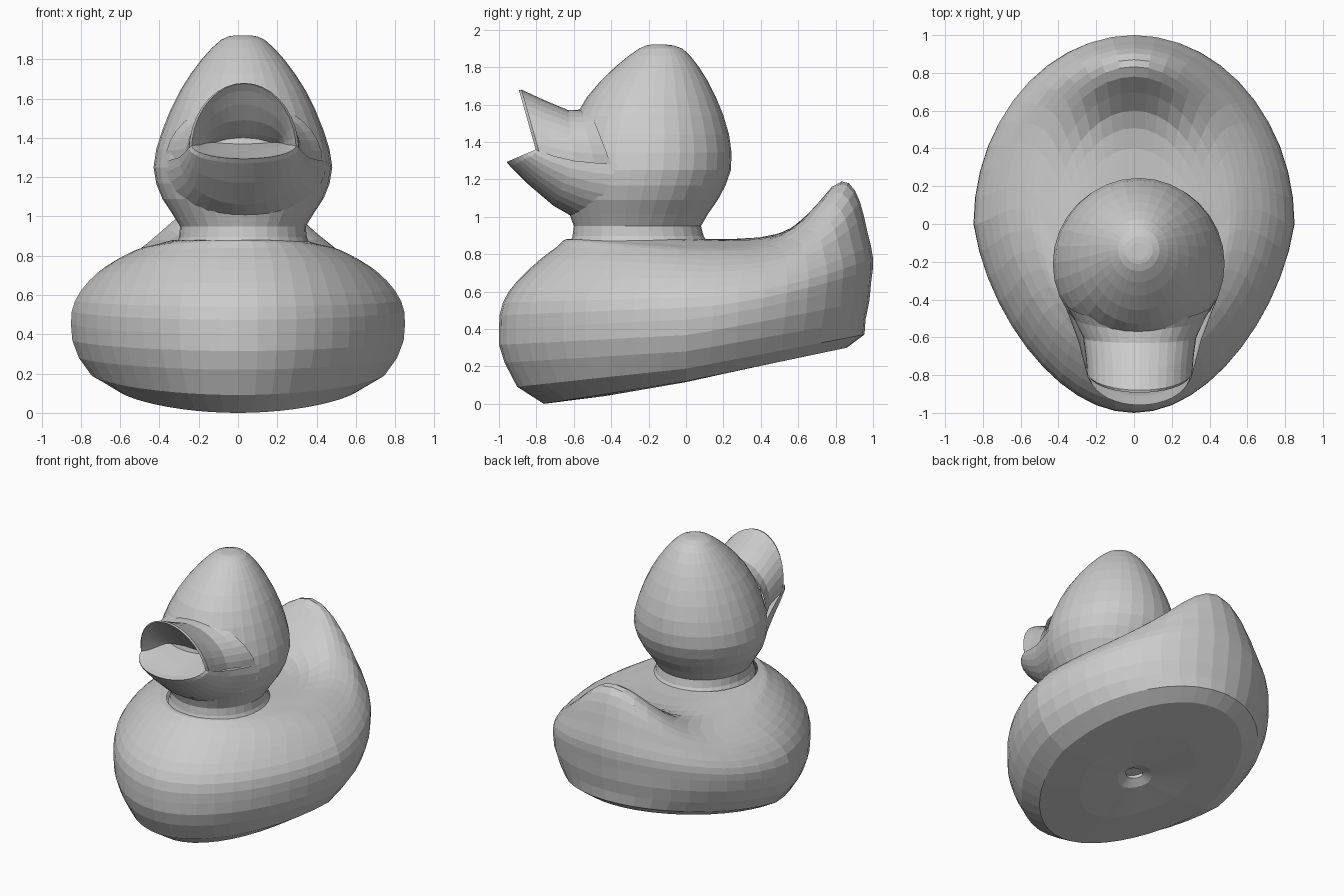
import bpy, bmesh
from math import sin, cos, pi, tau

old = bpy.data.objects.get("Cube")
if old:
    bpy.data.objects.remove(old, do_unlink=True)

grey = bpy.data.materials.new("plain_grey")
grey.use_nodes = True
colour = (0.6, 0.6, 0.6, 1)
grey.diffuse_color = colour
grey.node_tree.nodes["Principled BSDF"].inputs["Base Color"].default_value = colour


def refine(rows):
    """Insert one smoothly curved in-between row after every key row."""
    padded = [rows[0], *rows, rows[-1]]
    result = []
    for before, start, end, after in zip(padded, padded[1:], padded[2:], padded[3:]):
        result.append(start)
        result.append([(9 * (b + c) - a - d) / 16
                       for a, b, c, d in zip(before, start, end, after)])
    return result + [rows[-1]]


def loft(name, rings, cap=None):
    """Skin point rings into a flat-shaded object; cap is the ring to fill.

    Without a cap the rings are open arcs."""
    bm = bmesh.new()
    loops = [[bm.verts.new(point) for point in ring] for ring in rings]
    count = len(loops[0])
    for lower, upper in zip(loops, loops[1:]):
        for i in range(count - 1 if cap is None else count):
            j = (i + 1) % count
            bm.faces.new((lower[i], lower[j], upper[j], upper[i]))
    if cap is not None:
        bm.faces.new(loops[cap])
    bmesh.ops.recalc_face_normals(bm, faces=bm.faces)
    mesh = bpy.data.meshes.new(name)
    bm.to_mesh(mesh)
    bm.free()
    mesh.materials.append(grey)
    bpy.context.collection.objects.link(bpy.data.objects.new(name, mesh))


def body_ring(front, middle, back, width, z_front, z_side, z_back, count=44):
    """Egg-shaped ring; higher rings gather into a narrow tail at the back."""
    climb = min(max((z_side - 0.3) / 0.58, 0), 1)
    pinch = 0.18 * (1 - climb ** 3)
    tail_power = 1 + 4 * climb ** 2
    points = []
    for i in range(count):
        c, s = cos(tau * i / count), sin(tau * i / count)
        if s < 0:
            x = width * c * (1 + pinch * s)
            y = middle + (middle - front) * s
            z = z_side - (z_front - z_side) * s
        else:
            x = width * c
            y = middle + (back - middle) * s
            z = z_side + (z_back - z_side) * s ** tail_power
        points.append((x, y, z))
    return points


def head_ring(z, front, back, width, count=32):
    """Level ellipse for the neck and head."""
    middle, depth = (front + back) / 2, (back - front) / 2
    angles = [tau * i / count for i in range(count)]
    return [(0.025 + width * cos(a), middle + depth * sin(a), z) for a in angles]


def bill_arc(side_y, tip_y, base_z, width, rise, count=18):
    """Half-ellipse across the bill, bulging forward in the middle."""
    angles = [pi * i / count for i in range(count + 1)]
    return [(0.03 + width * cos(a),
             side_y + (tip_y - side_y) * sin(a),
             base_z + rise * sin(a)) for a in angles]


# Body: dimple underneath, base edge, flanks, tail rim, then the dished back
# Each row: front, middle, back, half width, height at front, side and back
body_keys = [
    (-.07, 0, .07, .07, .19, .2, .21),
    (-.12, 0, .12, .12, .12, .14, .17),
    (-.76, 0, .86, .62, 0, .12, .3),
    (-.97, 0, .96, .81, .22, .28, .45),
    (-1, 0, .99, .85, .4, .45, .65),
    (-.98, 0, 1, .83, .54, .57, .78),
    (-.9, .03, .97, .76, .66, .67, .92),
    (-.77, .07, .93, .68, .78, .74, 1.08),
    (-.69, .08, .87, .58, .84, .8, 1.18),
    (-.66, .04, .78, .51, .87, .83, 1.16),
    (-.64, -.06, .6, .43, .88, .85, .96),
    (-.62, -.18, .4, .37, .88, .87, .89),
    (-.61, -.25, .1, .33, .88, .88, .88),
]
loft("body", [body_ring(*row) for row in refine(body_keys)], cap=0)

# Neck collar and head, each row: height, front, back, half width
head_keys = [
    (.86, -.62, .12, .34),
    (.95, -.6, .08, .32),
    (1.09, -.65, .17, .41),
    (1.25, -.66, .24, .455),
    (1.44, -.63, .23, .41),
    (1.64, -.53, .16, .32),
    (1.8, -.38, .07, .21),
    (1.9, -.25, -.02, .11),
    (1.92, -.19, -.1, .05),
]
loft("neck_and_head", [head_ring(*row) for row in refine(head_keys)], cap=-1)

# Open bill: outer skin out to the lip, then back inside the mouth
# Each row: corner depth, tip depth, base height, half width, rise
upper_keys = [
    (-.4, -.52, 1.28, .4, .31),
    (-.6, -.63, 1.3, .3, .27),
    (-.78, -.88, 1.33, .28, .35),
    (-.78, -.86, 1.34, .25, .3),
    (-.7, -.74, 1.36, .21, .13),
    (-.6, -.6, 1.36, .18, .01),
]
lower_keys = [
    (-.36, -.52, 1.28, .42, -.32),
    (-.6, -.71, 1.3, .33, -.24),
    (-.78, -.94, 1.35, .28, -.08),
    (-.77, -.91, 1.37, .25, -.07),
    (-.6, -.6, 1.38, .18, 0),
]
for name, keys in (("upper_bill", upper_keys), ("lower_bill", lower_keys)):
    loft(name, [bill_arc(*row) for row in refine(keys)])
